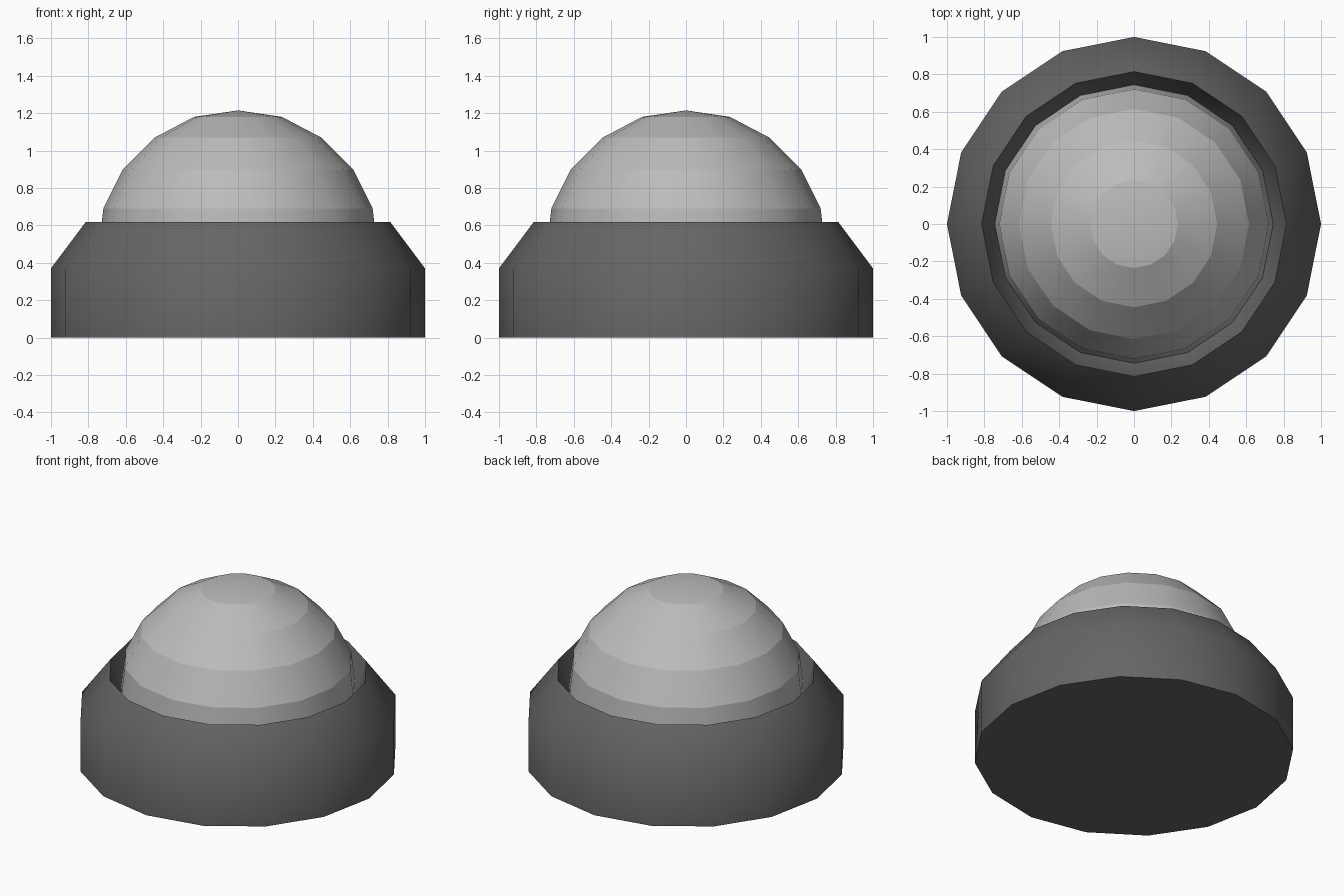
import bpy, bmesh, math

if "Cube" in bpy.data.objects:
    bpy.data.objects.remove(bpy.data.objects["Cube"])

SIDES = 16


def lathe(name, profile, sharp_rings=False):
    """Spin an (r, z) profile around z; end points on the axis become poles."""
    bm = bmesh.new()
    rings = []
    for r, z in profile:
        if r == 0:
            rings.append([bm.verts.new((0, 0, z))] * SIDES)
        else:
            rings.append([bm.verts.new((r * math.cos(2 * math.pi * i / SIDES),
                                        r * math.sin(2 * math.pi * i / SIDES), z))
                          for i in range(SIDES)])
    for low, high in zip(rings, rings[1:]):
        for i in range(SIDES):
            j = (i + 1) % SIDES
            corners = list(dict.fromkeys((low[i], low[j], high[j], high[i])))
            bm.faces.new(corners).smooth = True
    bmesh.ops.recalc_face_normals(bm, faces=bm.faces)
    # banded look: smooth around, hard between rings
    for e in bm.edges:
        level = abs(e.verts[0].co.z - e.verts[1].co.z) < 1e-5
        steep = len(e.link_faces) == 2 and e.calc_face_angle() > math.radians(50)
        e.smooth = not (steep or (sharp_rings and level))
    mesh = bpy.data.meshes.new(name)
    bm.to_mesh(mesh)
    bm.free()
    obj = bpy.data.objects.new(name, mesh)
    bpy.context.collection.objects.link(obj)
    return obj


# Base: chamfered drum with a recess that holds the dome
lathe("base", [(0, 0), (1, 0), (1, 0.37), (0.815, 0.617),
               (0.775, 0.5), (0.74, 0.44), (0, 0.44)])

# Dome: faceted hemisphere sunk into the recess
lathe("dome", [(0, 0.43), (0.745, 0.43), (0.745, 0.47), (0.72, 0.69), (0.615, 0.90),
               (0.445, 1.07), (0.235, 1.18), (0, 1.215)], sharp_rings=True)

# Greys as plain diffuse colours
for name, shade in (("base", 0.13), ("dome", 0.5)):
    mat = bpy.data.materials.new(name + "_grey")
    mat.diffuse_color = (shade, shade, shade, 1)
    mat.use_nodes = True
    mat.node_tree.nodes["Principled BSDF"].inputs["Base Color"].default_value = mat.diffuse_color
    bpy.data.objects[name].data.materials.append(mat)
